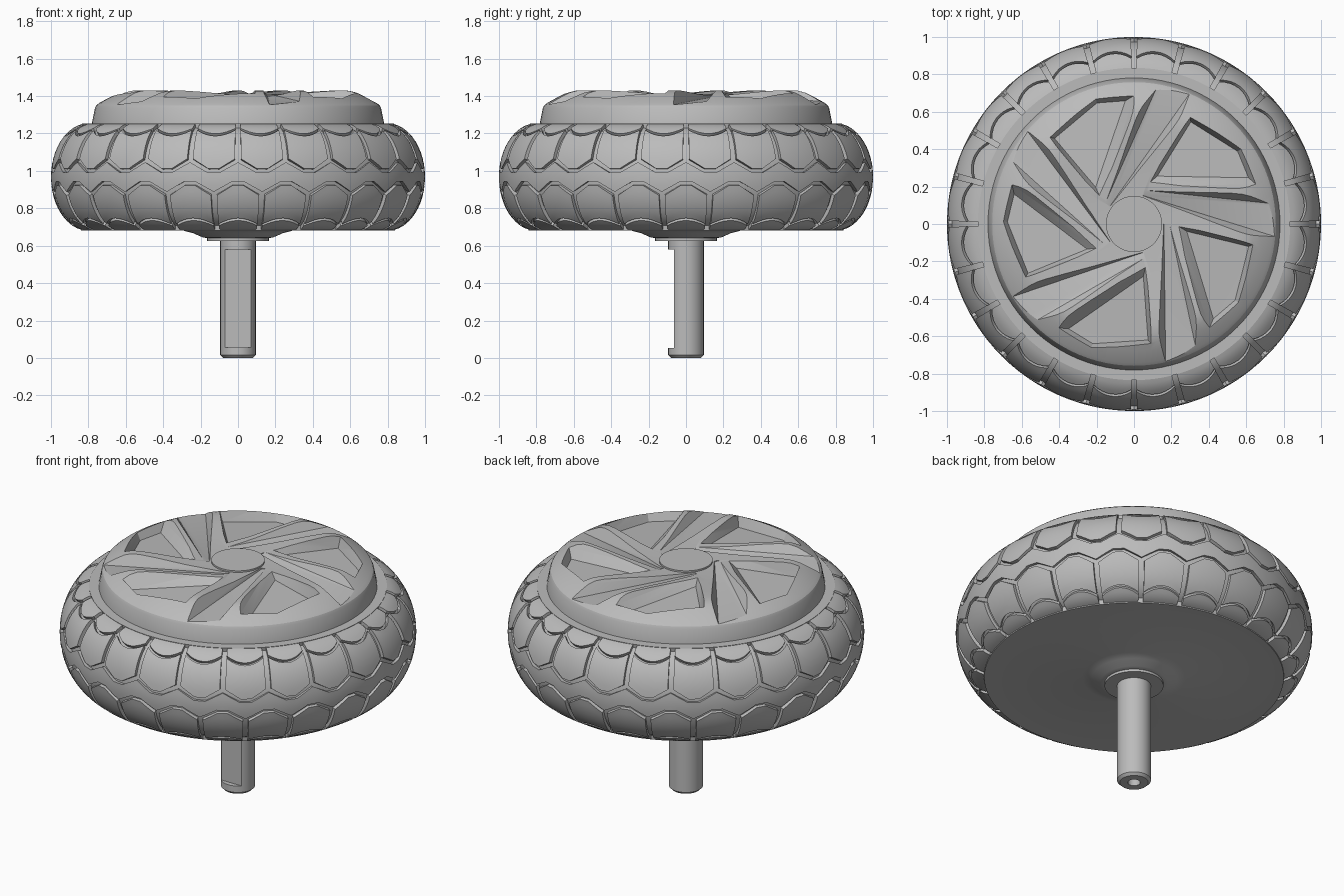
import bpy, bmesh, math
from mathutils import Vector, Matrix

cube = bpy.data.objects.get("Cube")
if cube:
    bpy.data.objects.remove(cube, do_unlink=True)

grey = bpy.data.materials.new("plain grey")
grey.use_nodes = True
grey.diffuse_color = (0.5, 0.5, 0.5, 1)
grey.node_tree.nodes["Principled BSDF"].inputs["Base Color"].default_value = (0.5, 0.5, 0.5, 1)


def finish(name, bm):
    mesh = bpy.data.meshes.new(name)
    bm.to_mesh(mesh)
    bm.free()
    obj = bpy.data.objects.new(name, mesh)
    bpy.context.collection.objects.link(obj)
    mesh.materials.append(grey)
    return obj


def select(obj):
    bpy.ops.object.select_all(action='DESELECT')
    obj.select_set(True)
    bpy.context.view_layer.objects.active = obj


def smooth(obj, degrees=30):
    select(obj)
    bpy.ops.object.shade_smooth_by_angle(angle=math.radians(degrees))


def lathe(name, profile, segments=96):
    bm = bmesh.new()
    rings = []
    for i in range(segments):
        a = 2 * math.pi * i / segments
        rings.append([bm.verts.new((r * math.cos(a), r * math.sin(a), z)) for r, z in profile])
    for i, ring in enumerate(rings):
        after = rings[(i + 1) % segments]
        for j in range(len(profile) - 1):
            bm.faces.new((ring[j], after[j], after[j + 1], ring[j + 1]))
    bmesh.ops.remove_doubles(bm, verts=bm.verts, dist=1e-5)
    bmesh.ops.recalc_face_normals(bm, faces=bm.faces)
    return finish(name, bm)


def cut(obj, cutter):
    mod = obj.modifiers.new("cut", 'BOOLEAN')
    mod.operation = 'DIFFERENCE'
    mod.solver = 'EXACT'
    mod.object = cutter
    select(obj)
    bpy.ops.object.modifier_apply(modifier=mod.name)
    bpy.data.objects.remove(cutter, do_unlink=True)


def hull_pinwheel(name, points, count=5):
    # Convex cutter repeated around the axis
    bm = bmesh.new()
    for k in range(count):
        turn = Matrix.Rotation(2 * math.pi * k / count, 3, 'Z')
        verts = [bm.verts.new(turn @ Vector(p)) for p in points]
        bmesh.ops.convex_hull(bm, input=verts)
    bmesh.ops.recalc_face_normals(bm, faces=bm.faces)
    obj = finish(name, bm)
    obj.hide_render = True
    return obj


# Tyre cross-section: an ellipse, measured by angle from the equator
MID = 0.967
def section(t, inset=0.0):
    t = math.radians(t)
    return 0.8 + (0.2 - inset) * math.cos(t), MID + (0.287 - inset) * math.sin(t)


def tyre_point(a, t, inset=0.0):
    r, z = section(t, inset)
    a = math.radians(a)
    return r * math.cos(a), r * math.sin(a), z


# Tyre body with flat back and flared hub
body = [(0, 0.64), (0.165, 0.64), (0.19, 0.645), (0.24, 0.667), (0.29, 0.68), (0.84, 0.68)]
body += [section(t, 0.02) for t in range(-76, 81, 6)]
body += [(0.835, 1.252), (0.77, 1.252), (0, 1.252)]
smooth(lathe("tyre_body", body, 144))


# Raised tread pieces
def patch(bm, a0, a1, low, high, cols, rows):
    grid = []
    for i in range(cols + 1):
        u = i / cols
        a = a0 + (a1 - a0) * u
        lo, hi = low(u, a), high(u, a)
        ts = [lo + (hi - lo) * j / rows for j in range(rows + 1)]
        grid.append([(bm.verts.new(tyre_point(a, t)), a, t) for t in ts])
    for i in range(cols):
        for j in range(rows):
            corners = (grid[i][j], grid[i + 1][j], grid[i + 1][j + 1], grid[i][j + 1])
            bm.faces.new([c[0] for c in corners])
    loop = [grid[i][0] for i in range(cols)] + [grid[cols][j] for j in range(rows)]
    loop += [grid[i][rows] for i in range(cols, 0, -1)] + [grid[0][j] for j in range(rows, 0, -1)]
    base = [bm.verts.new(tyre_point(a, t, 0.03)) for _, a, t in loop]
    for k in range(len(loop)):
        n = (k + 1) % len(loop)
        bm.faces.new((loop[n][0], loop[k][0], base[k], base[n]))


BLOCKS = 24
PITCH = 360 / BLOCKS
HALF = PITCH / 2 - 0.9

def point_end(e):
    return 9 + 11 * max(0, (e - 0.25) / 0.75)

def scallop(e):
    return 50 + 11 * e * e

def edge(u):
    return abs(2 * u - 1)

def phase(a, shift):
    return abs(((a - shift) / PITCH) % 1 - 0.5) * 2


def tread_row(name, side, shift):
    bm = bmesh.new()
    spans = [(point_end, scallop, 6), (lambda e: scallop(e) + 4, lambda e: 80, 4)]
    for k in range(BLOCKS):
        centre = shift + PITCH * k
        for inner, outer, rows in spans:
            low = lambda u, a: inner(edge(u))
            high = lambda u, a: outer(edge(u))
            if side < 0:
                low = lambda u, a: -outer(edge(u))
                high = lambda u, a: -inner(edge(u))
            patch(bm, centre - HALF, centre + HALF, low, high, 8, rows)
    smooth(finish(name, bm))


# Side grooves of the upper row fall on the front; the lower row is shifted half a pitch
tread_row("upper_tread_blocks", 1, PITCH / 2)
tread_row("lower_tread_blocks", -1, 0)
bm = bmesh.new()
patch(bm, 0, 360, lambda u, a: 4 - point_end(phase(a, PITCH / 2)),
      lambda u, a: point_end(phase(a, 0)) - 4, BLOCKS * 8, 4)
smooth(finish("centre_tread_band", bm))

# Wheel cover with a dished top
cover = lathe("wheel_cover", [
    (0, 1.24), (0.782, 1.24), (0.78, 1.26), (0.765, 1.335), (0.758, 1.35), (0.742, 1.363),
    (0.68, 1.397), (0.64, 1.417), (0.6, 1.428), (0.55, 1.43), (0.45, 1.424),
    (0.3, 1.411), (0.15, 1.402), (0, 1.4)])

# Five tapered pockets and five sloping notches between the spokes
pockets = hull_pinwheel("pocket_cutter", [
    (0.075, -0.17, 1.45), (0.1, -0.65, 1.45), (-0.24, -0.69, 1.45), (-0.46, -0.55, 1.45),
    (0.05, -0.28, 1.375), (0.075, -0.62, 1.355), (-0.22, -0.64, 1.345), (-0.35, -0.56, 1.345)])
cut(cover, pockets)
notches = hull_pinwheel("notch_cutter", [
    (0.15, 0, 1.45), (0.12, -0.8, 1.45), (0.42, -0.8, 1.45), (0.21, 0, 1.45),
    (0.16, 0, 1.395), (0.17, -0.8, 1.35), (0.36, -0.8, 1.365), (0.19, 0, 1.405)])
cut(cover, notches)
smooth(cover, 20)

# Hub cap on the front of the wheel
smooth(lathe("hub_cap", [(0, 1.36), (0.15, 1.36), (0.15, 1.412), (0, 1.412)], 64))

# Washer and axle with a milled flat and a drilled end
smooth(lathe("washer", [(0, 0.625), (0.165, 0.625), (0.165, 0.645), (0, 0.645)], 64))
axle = lathe("axle", [(0, 0.12), (0.035, 0.12), (0.035, 0), (0.08, 0), (0.095, 0.015),
                      (0.095, 0.635), (0, 0.635)], 64)
bm = bmesh.new()
bmesh.ops.create_cube(bm, size=1, matrix=Matrix.Translation((0, -0.165, 0.317))
                      @ Matrix.Diagonal((0.4, 0.2, 0.525, 1)))
cut(axle, finish("flat_cutter", bm))
smooth(axle)
